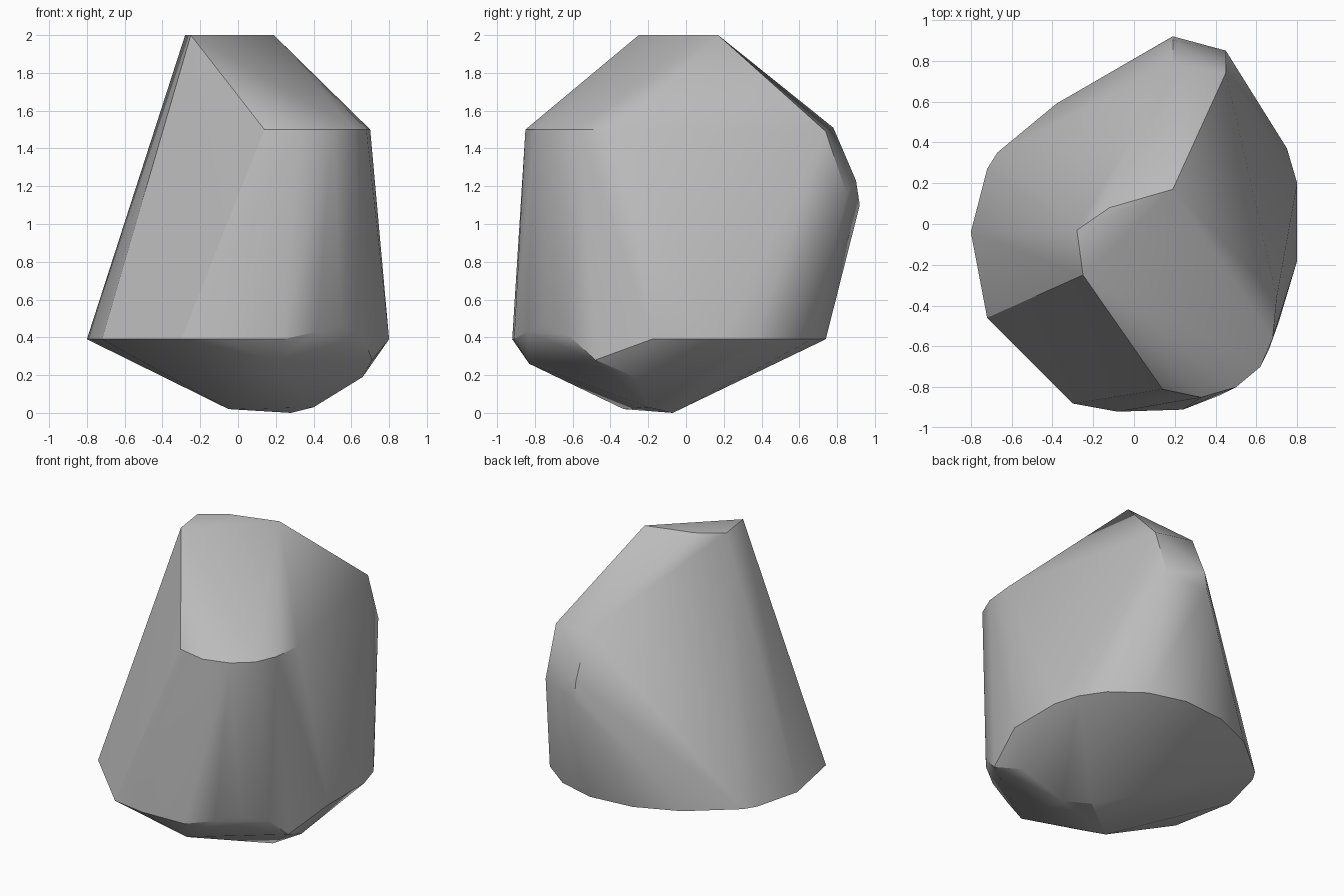
import bpy
import bmesh
import math

default_cube = bpy.data.objects.get("Cube")
if default_cube:
    bpy.data.objects.remove(default_cube, do_unlink=True)


def make_material(name, color):
    material = bpy.data.materials.new(name)
    material.use_nodes = True
    material.diffuse_color = color
    shader = next(n for n in material.node_tree.nodes if n.type == "BSDF_PRINCIPLED")
    shader.inputs["Base Color"].default_value = color
    return material


def add_level(mesh, height, outline):
    """Place the corners of one level outline of the boulder."""
    for x, y in outline:
        mesh.verts.new((x, y, height))


def add_corners(mesh, corners):
    """Place single chipped corners that sit at their own heights."""
    for corner in corners:
        mesh.verts.new(corner)


def build_hull_object(name, mesh, material, sharp_angle):
    """Wrap the corners in a faceted skin and soften only the shallow edges."""
    hull = bmesh.ops.convex_hull(mesh, input=mesh.verts[:])
    unused = set(hull["geom_interior"]) | set(hull["geom_unused"])
    loose = [v for v in unused if isinstance(v, bmesh.types.BMVert) and v.is_valid]
    bmesh.ops.delete(mesh, geom=loose, context="VERTS")
    bmesh.ops.recalc_face_normals(mesh, faces=mesh.faces[:])
    data = bpy.data.meshes.new(name)
    mesh.to_mesh(data)
    mesh.free()
    data.materials.append(material)
    result = bpy.data.objects.new(name, data)
    bpy.context.scene.collection.objects.link(result)
    bpy.ops.object.select_all(action="DESELECT")
    result.select_set(True)
    bpy.context.view_layer.objects.active = result
    bpy.ops.object.shade_smooth_by_angle(angle=sharp_angle)
    return result


stone_gray = make_material("stone_gray", (0.5, 0.5, 0.5, 1))
boulder = bmesh.new()

# Narrow summit
add_level(boulder, 2, [(-.28, -.03), (-.25, -.25), (.19, .17), (-.12, .08)])

# Rounded front shoulder
add_level(boulder, 1.5, [(.14, -.81), (.33, -.85), (.5, -.8),
                         (.62, -.7), (.68, -.56), (.7, -.36)])

# Chipped back ridge
add_corners(boulder, [(.19, .78, 1.51), (.45, .74, 1.49), (.19, .9, 1.23),
                      (.19, .92, 1.1), (.45, .85, 1.16)])

# Wide belt, from the front round the right side and the back to the left side
add_level(boulder, .39, [(.24, -.91), (-.08, -.92), (-.3, -.88), (-.72, -.46),
                         (-.8, -.04), (-.72, .27), (-.67, .35), (-.38, .59),
                         (-.1, .71), (.2, .74), (.45, .67), (.65, .52),
                         (.75, .37), (.8, .2), (.8, -.18)])

# Worn lower corners on the front left
add_corners(boulder, [(.42, -.84, .43), (.55, -.75, .46), (.66, -.62, .41),
                      (.71, -.48, .28), (.66, -.27, .19), (.2, -.83, .26)])

# Small underside it rests on
add_corners(boulder, [(-.05, -.33, .02), (.28, -.07, 0), (.4, -.2, .03)])

build_hull_object("boulder", boulder, stone_gray, math.radians(30))
